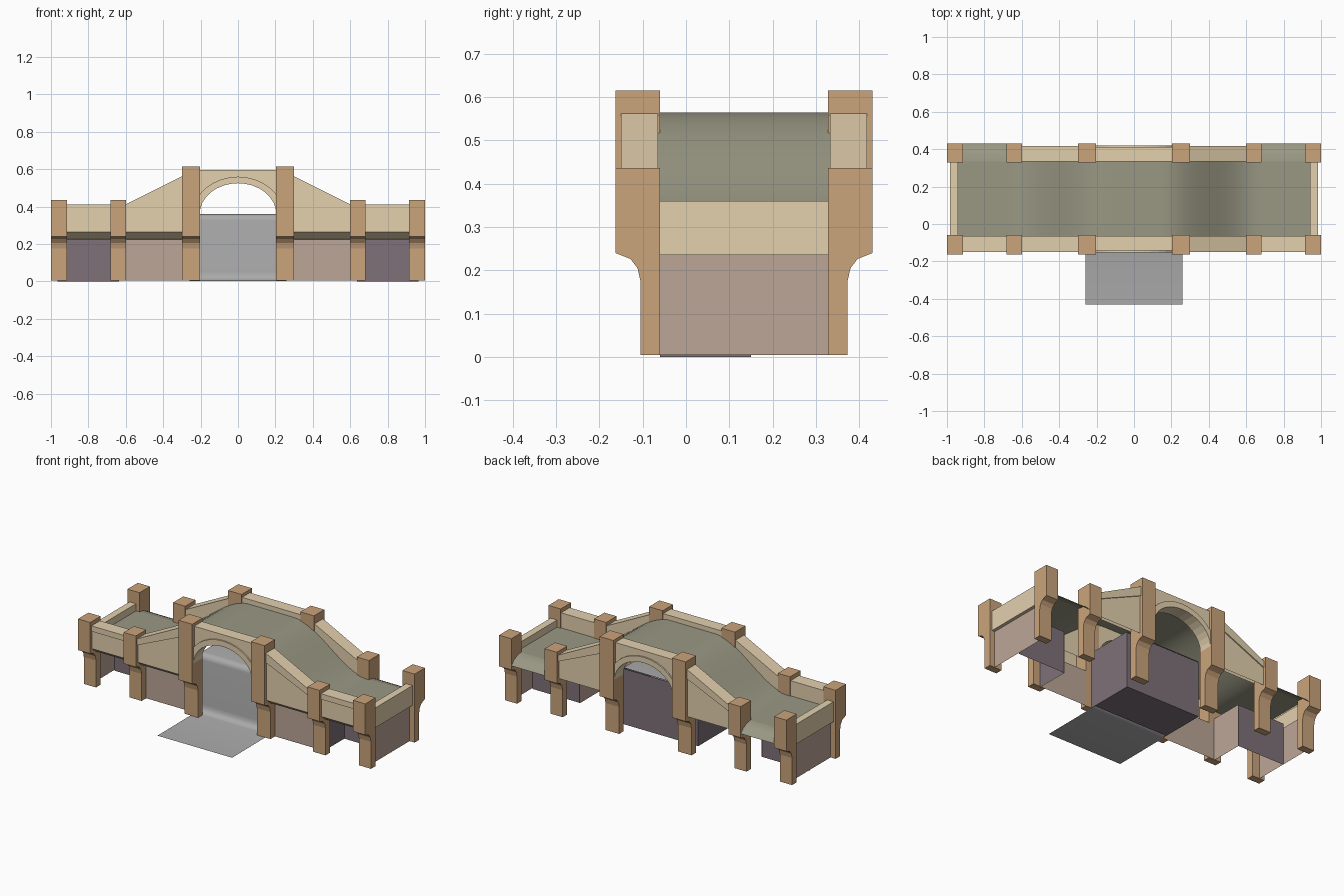
import bpy, bmesh, math

if "Cube" in bpy.data.objects:
    bpy.data.objects.remove(bpy.data.objects["Cube"])


def material(name, rgb):
    m = bpy.data.materials.new(name)
    m.diffuse_color = tuple(min(1, 1.11 * c / 255) ** 2.2 for c in rgb) + (1,)
    m.use_nodes = True
    m.node_tree.nodes["Principled BSDF"].inputs["Base Color"].default_value = m.diffuse_color
    return m


BROWN = material("brown_stone", (181, 146, 110))
TAN = material("tan_stone", (204, 187, 156))
GREEN = material("deck_grey_green", (137, 136, 118))
PINK = material("wall_stone", (167, 148, 134))
PURPLE = material("shaded_wall", (112, 101, 108))
WATER = material("water_grey", (152, 152, 152))


def loft(name, A, B, mat, closed=False, smooth=False):
    """Join two matching point rows with quads; a closed row also gets end caps."""
    bm = bmesh.new()
    A = [bm.verts.new(p) for p in A]
    B = [bm.verts.new(p) for p in B]
    n = len(A)
    for i in range(n if closed else n - 1):
        j = (i + 1) % n
        bm.faces.new((A[i], A[j], B[j], B[i]))
    if closed:
        bm.faces.new(A[::-1])
        bm.faces.new(B)
    bmesh.ops.recalc_face_normals(bm, faces=bm.faces)
    for f in bm.faces:
        f.smooth = smooth
    me = bpy.data.meshes.new(name)
    bm.to_mesh(me)
    bm.free()
    me.materials.append(mat)
    ob = bpy.data.objects.new(name, me)
    bpy.context.collection.objects.link(ob)
    return ob


def sweep(name, pts, axis, a, b, mat, closed=True, smooth=False):
    """Extrude a profile: axis 'x' takes (y, z) points, axis 'y' takes (x, z), axis 'z' takes (x, y)."""
    def place(p, t):
        return {'x': (t, p[0], p[1]), 'y': (p[0], t, p[1]), 'z': (p[0], p[1], t)}[axis]
    return loft(name, [place(p, a) for p in pts], [place(p, b) for p in pts], mat, closed, smooth)


MID = 0.134          # centre line between the front and back sides
DECK = 0.315         # deck height in the level end bays


def side_y(y, back):
    return 2 * MID - y if back else y


def deck_z(x):
    t = min(1, max(0, (0.66 - abs(x)) / 0.5))
    return DECK + (0.565 - DECK) * t * t * (3 - 2 * t)


def ellipse(rx, rz, z0, n=16):
    return [(-rx * math.cos(math.pi * i / n), z0 + rz * math.sin(math.pi * i / n)) for i in range(n + 1)]


def parapet(name, back, ends):
    """Hollow parapet with coping lip; ends lists (x, coping bottom, coping top) for both ends."""
    rows = []
    for x, lo, hi in ends:
        row = [(-0.143, 0.263), (-0.143, lo), (-0.15, lo), (-0.15, hi), (-0.065, hi), (-0.065, DECK - 0.01)]
        rows.append([(x, side_y(y, back), z) for y, z in row])
    loft(name, rows[0], rows[1], TAN)


for back in (False, True):
    label = "back" if back else "front"
    # pillars, with a curved corbel stepping out from the lower shaft
    for x, w, top in ((0.9575, 0.085, 0.436), (0.64, 0.085, 0.436), (0.252, 0.095, 0.615)):
        prof = [(-0.06, 0.005), (-0.105, 0.005), (-0.105, 0.175), (-0.112, 0.205),
                (-0.128, 0.226), (-0.163, 0.24), (-0.163, top), (-0.06, top)]
        prof = [(side_y(y, back), z) for y, z in prof]
        for s in (-1, 1):
            sweep(label + "_pillar", prof, 'x', s * x - w / 2, s * x + w / 2, BROWN)

    for s in (-1, 1):
        parapet(label + "_slope_parapet", back, ((s * 0.6, 0.372, 0.412), (s * 0.295, 0.505, 0.565)))
        # the end bays are walled, and the overhang is closed, on the front only
        if not back:
            parapet("end_parapet", back, ((s * 0.675, 0.375, 0.41), (s * 0.925, 0.375, 0.41)))
            under = [(-0.143, 0.263), (-0.105, 0.232), (-0.06, 0.225)]
            sweep("slope_overhang", under, 'x', s * 0.29, s * 0.61, TAN, closed=False)
            sweep("end_overhang", under, 'x', s * 0.67, s * 0.93, TAN, closed=False)

    # central arched panel with a raised arch ring
    yb = side_y(-0.065, back)
    panel = [(-0.212, 0.36)] + ellipse(0.205, 0.165, 0.36) + [(0.212, 0.36), (0.212, 0.595), (-0.212, 0.595)]
    sweep(label + "_arch_panel", panel, 'y', side_y(-0.143, back), yb, TAN)
    ring = ellipse(0.205, 0.165, 0.36) + ellipse(0.24, 0.2, 0.36)[::-1]
    sweep(label + "_arch_ring", ring, 'y', side_y(-0.152, back), side_y(-0.14, back), TAN)

# deck: humped path, plus aprons curling down at the open back of the end bays
xs = [-0.95 + 1.9 * i / 64 for i in range(65)]
sweep("deck", [(x, deck_z(x)) for x in xs], 'y', -0.068, 0.335, GREEN, closed=False, smooth=True)
for s in (-1, 1):
    apron = [(0.335, DECK), (0.37, DECK - 0.006), (0.405, DECK - 0.024), (0.43, DECK - 0.05)]
    sweep("deck_apron", apron, 'x', s * 0.66, s * 0.945, GREEN, closed=False, smooth=True)

    # end beams and lower walls
    beam = [(s * 0.965, 0.235), (s * 0.985, 0.235), (s * 0.985, 0.36), (s * 0.94, 0.36), (s * 0.94, DECK - 0.01)]
    sweep("end_beam", beam, 'y', -0.062, 0.332, TAN, closed=False)
    sweep("end_wall", [(s * 0.965, 0.005), (s * 0.965, 0.24)], 'y', -0.062, 0.332, PINK, closed=False)
    sweep("front_wall", [(s * 0.28, -0.06), (s * 0.63, -0.06)], 'z', 0.005, 0.23, PINK, closed=False)
    sweep("end_bay_wall", [(s * 0.635, -0.06), (s * 0.635, 0.15), (s * 0.965, 0.15)],
          'z', 0, 0.265, PURPLE, closed=False)
    sweep("end_bay_wall_inner_face", [(s * 0.632, -0.06), (s * 0.632, 0.15)], 'z', 0, 0.265, PINK, closed=False)

    # sides of the water block
    sweep("channel_side", [(s * 0.26, -0.06), (s * 0.26, 0.25)], 'z', 0.005, 0.36, PURPLE, closed=False)

# back wall and floor of the block behind the fall
sweep("channel_back_wall", [(0.25, 0.355), (0.25, 0.005), (-0.03, 0.005)], 'x', -0.26, 0.26, PURPLE, closed=False)

# water: level channel, rounded lip, fall and pool
flow = [(0.25, 0.36), (0.02, 0.36)]
flow += [(0.02 - 0.035 * math.sin(a), 0.325 + 0.035 * math.cos(a)) for a in (0.4, 0.8, 1.2, 1.57)]
flow += [(-0.02, 0.05)]
flow += [(-0.06 + 0.04 * math.cos(a), 0.043 - 0.04 * math.sin(a)) for a in (0.4, 0.8, 1.2, 1.57)]
flow += [(-0.43, 0.001)]
sweep("water", flow, 'x', -0.26, 0.26, WATER, closed=False, smooth=True)
